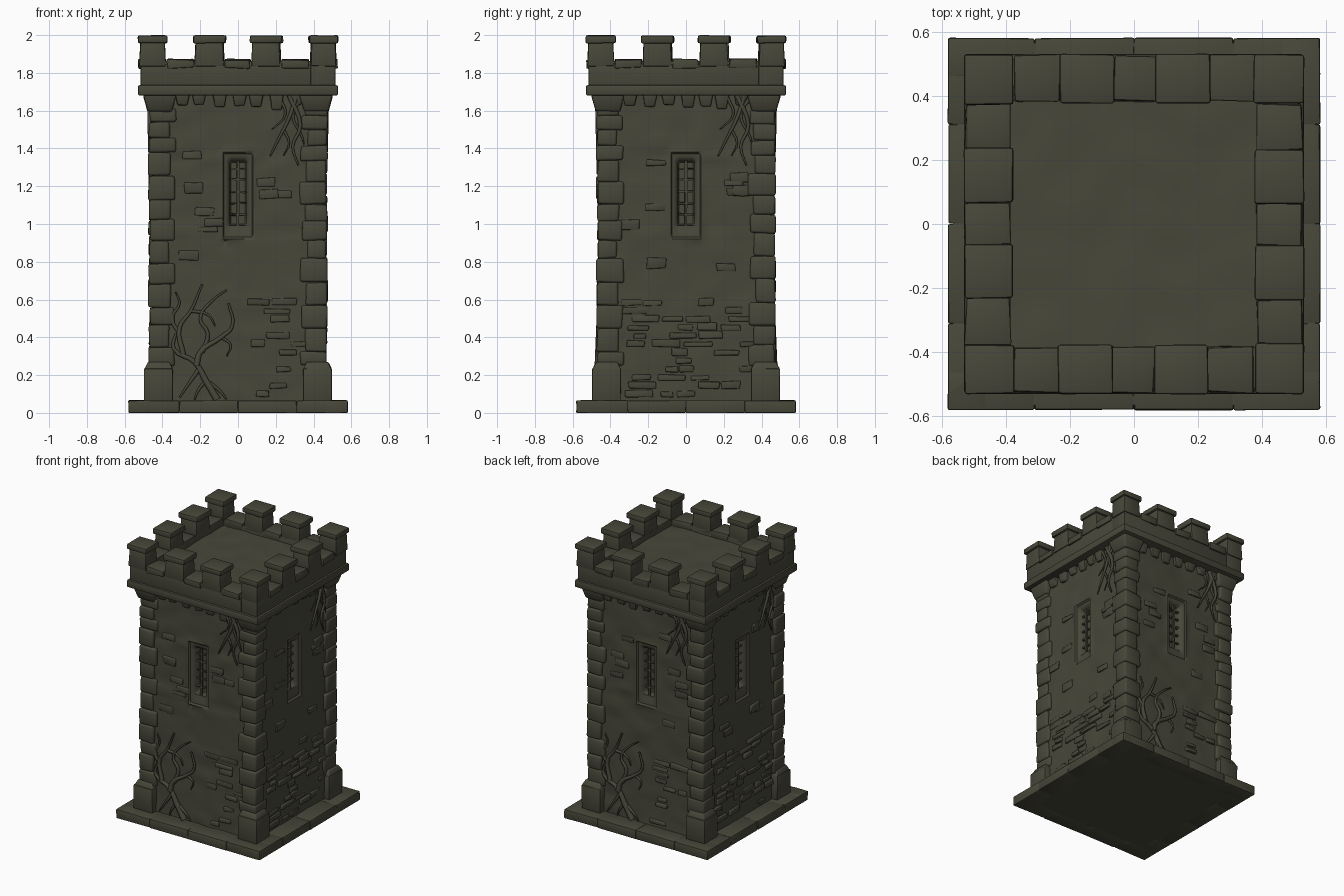
import bpy, bmesh, math, random
from mathutils import Matrix, Vector, noise

if "Cube" in bpy.data.objects:
    bpy.data.objects.remove(bpy.data.objects["Cube"])

random.seed(4)
R = random.uniform
stone = bpy.data.materials.new("mossy_dark_stone")
stone.diffuse_color = (0.065, 0.063, 0.042, 1)
stone.use_nodes = True
stone.node_tree.nodes["Principled BSDF"].inputs["Base Color"].default_value = stone.diffuse_color


def turn(k):
    return Matrix.Rotation(k * math.pi / 2, 4, 'Z')


def block(bm, k, u, d, z, grow=0.0, j=0.0):
    """Block on side k: u along the wall, d outward, z up; grow widens its top."""
    g = lambda s, top: s * grow * top
    vs = []
    for t in (0, 1):
        for a, b in ((0, 0), (1, 0), (1, 1), (0, 1)):
            p = Vector((u[a] + g(2 * a - 1, t) + R(-j, j),
                        -(d[b] + g(2 * b - 1, t) + R(-j, j)), z[t] + R(-j, j)))
            vs.append(bm.verts.new(turn(k) @ p))
    for f in ((0, 1, 2, 3), (7, 6, 5, 4), (0, 4, 5, 1), (1, 5, 6, 2), (2, 6, 7, 3), (3, 7, 4, 0)):
        bm.faces.new([vs[i] for i in f])


def finish(bm, name, bevel=0.0, angle=40):
    bmesh.ops.recalc_face_normals(bm, faces=bm.faces[:])
    if bevel:
        bmesh.ops.bevel(bm, geom=bm.edges[:], offset=bevel, segments=2, profile=0.5,
                        affect='EDGES', clamp_overlap=True)
    me = bpy.data.meshes.new(name)
    bm.to_mesh(me)
    bm.free()
    ob = bpy.data.objects.new(name, me)
    bpy.context.collection.objects.link(ob)
    me.materials.append(stone)
    bpy.ops.object.select_all(action='DESELECT')
    ob.select_set(True)
    bpy.context.view_layer.objects.active = ob
    bpy.ops.object.shade_smooth_by_angle(angle=math.radians(angle))
    return ob


# base slab: a core with four edging stones per side
bm = bmesh.new()
block(bm, 0, (-.565, .565), (-.565, .565), (.001, .064))
finish(bm, "base_core")
bm = bmesh.new()
cuts = (-.58, -.31, 0, .31, .58)
for k in range(4):
    for a, b in zip(cuts, cuts[1:]):
        block(bm, k, (a, b), (.46, .58), (0, .066), 0, .0015)
finish(bm, "base_edging", .006)

# walls: height-field panels with uneven stone and a recessed window
us = sorted([i * .45 / 14 for i in range(-14, 15)] + [s * v for s in (-1, 1) for v in (.08, .073, .046, .037)])
zs = sorted([.06 + i * .0405 for i in range(41)] + [.92, .93, .985, 1.0, 1.325, 1.335, 1.37, 1.38])


def wall_depth(u, z, k):
    w = abs(u)
    if w < .0375 and .999 < z < 1.326:
        return .385
    if w < .047 and .984 < z < 1.336:
        return .428
    if w < .074 and .929 < z < 1.371:
        return .442
    if w < .081 and .919 < z < 1.381:
        return .454
    return .451 + .009 * noise.noise((u * 7, z * 13, k * 5.3))


bm = bmesh.new()
for k in range(4):
    grid = [[bm.verts.new(turn(k) @ Vector((u, -wall_depth(u, z, k), z))) for u in us] for z in zs]
    for r0, r1 in zip(grid, grid[1:]):
        for i in range(len(us) - 1):
            bm.faces.new((r0[i], r0[i + 1], r1[i + 1], r1[i]))
bmesh.ops.remove_doubles(bm, verts=bm.verts[:], dist=.0005)
finish(bm, "tower_walls", 0, 50)

# window lattices
bm = bmesh.new()
for k in range(4):
    block(bm, k, (-.006, .006), (.41, .425), (.99, 1.335), 0, .002)
    for z in (1.05, 1.11, 1.17, 1.235, 1.29):
        block(bm, k, (-.04, .04), (.408, .422), (z - .005, z + .005), 0, .003)
finish(bm, "window_bars")

# worn courses low on the walls: many on the sides, few on front and back
bm = bmesh.new()
for k in range(4):
    for row in range(12):
        z = .085 + row * .044
        u = (-.35 if k % 2 else .02) + R(0, .08)
        while u < .3:
            w = R(.06, .15)
            if random.random() < (.55 if k % 2 else .4):
                block(bm, k, (u, min(u + w, .36)), (.43, R(.455, .467)), (z, z + R(.025, .04)), 0, .004)
            u += w + R(.005, .04)
    for i in range(9):  # stray stones higher up
        u, z = random.choice((-1, 1)) * R(.12, .3), R(.7, 1.55)
        block(bm, k, (u - .05, u + .05), (.43, .459), (z, z + R(.03, .06)), 0, .005)
finish(bm, "worn_bricks", .005, 50)

# corner quoins, stepped feet and flared tops
bm = bmesh.new()
for k in range(4):
    z = .25
    long = True
    while z < 1.6:
        h = min(R(.07, .13), 1.61 - z)
        inner = (.335 if long else .362) + R(-.008, .008)
        out = R(.466, .475)
        block(bm, k, (inner, out), (inner, out), (z, z + h), 0, .004)
        z += h
        long = not long
    block(bm, k, (.35, .478), (.35, .478), (1.595, 1.685), .025, .002)
finish(bm, "corner_quoins", .012, 50)
bm = bmesh.new()
for k in range(4):
    block(bm, k, (.345, .497), (.345, .497), (.062, .235), 0, .002)
    block(bm, k, (.345, .495), (.345, .495), (.233, .27), -.018, .002)
finish(bm, "corner_feet", .006)

# small corbels under the cornice
bm = bmesh.new()
for k in range(4):
    for i in range(7):
        u = -.3 + i * .1 + R(-.012, .012)
        block(bm, k, (u - .026, u + .026), (.43, .468), (R(1.605, 1.635), 1.69), .012, .003)
finish(bm, "corbels", .007)

# cornice, parapet and roof floor
bm = bmesh.new()
block(bm, 0, (-.53, .53), (-.53, .53), (1.68, 1.735))
finish(bm, "cornice", .01)
bm = bmesh.new()
for k in range(4):
    block(bm, k, (-.515, .385), (.385, .515), (1.72, 1.862))
finish(bm, "parapet", .005)
bm = bmesh.new()
bmesh.ops.create_grid(bm, x_segments=18, y_segments=18, size=.4)
for v in bm.verts:
    v.co.z = 1.822 + .01 * noise.noise(v.co * 7)
finish(bm, "roof_floor")

# merlons with caps, and coping stones in the gaps
bm = bmesh.new()
caps = bmesh.new()
coping = bmesh.new()
for k in range(4):
    for a, b in ((-.53, -.372), (-.238, -.066), (.062, .232)):
        block(bm, k, (a + .008, b - .008), (.385, .522), (1.835, 1.97), -.006, .002)
        block(caps, k, (a, b), (.377, .53), (1.957, 1.998), 0, .002)
    for a, b in ((-.375, -.235), (-.068, .064), (.23, .375)):
        block(coping, k, (a, b), (.385, .526), (1.825, 1.872), 0, .005)
finish(bm, "merlons", .007)
finish(caps, "merlon_caps", .009)
finish(coping, "gap_coping", .006)


# creepers: tapered curves lying on the wall
def creeper(name, strands, sides):
    cu = bpy.data.curves.new(name, 'CURVE')
    cu.dimensions = '3D'
    cu.bevel_depth = 1.0
    cu.bevel_resolution = 1
    cu.resolution_u = 4
    cu.use_fill_caps = True
    cu.materials.append(stone)
    for r, d, pts in strands:
        sp = cu.splines.new('BEZIER')
        sp.bezier_points.add(len(pts) - 1)
        for i, (p, (u, z)) in enumerate(zip(sp.bezier_points, pts)):
            p.co = (u, -d, z)
            p.radius = r * (1 - .65 * i / (len(pts) - 1))
            p.handle_left_type = p.handle_right_type = 'AUTO'
    for k in sides:
        ob = bpy.data.objects.new(name, cu)
        ob.rotation_euler.z = k * math.pi / 2
        bpy.context.collection.objects.link(ob)


creeper("climbing_creeper", [
    (.022, .463, [(-.11, .07), (-.17, .17), (-.23, .27), (-.34, .34), (-.33, .42)]),
    (.019, .465, [(-.22, .25), (-.2, .32), (-.09, .4), (-.03, .46), (-.05, .58)]),
    (.016, .463, [(-.29, .31), (-.31, .45), (-.25, .54), (-.19, .68)]),
    (.014, .461, [(-.19, .32), (-.16, .42), (-.2, .5), (-.13, .6), (-.06, .65)]),
    (.012, .46, [(-.31, .42), (-.35, .5), (-.31, .58), (-.33, .64)]),
    (.011, .46, [(-.25, .54), (-.16, .52), (-.12, .46)]),
    (.014, .462, [(-.2, .24), (-.25, .17), (-.31, .08)]),
    (.012, .462, [(-.16, .18), (-.21, .12), (-.23, .07)]),
    (.012, .462, [(-.15, .16), (-.09, .11), (-.06, .07)]),
    (.010, .46, [(-.09, .4), (-.04, .36), (-.06, .3)])], (0, 2))
creeper("hanging_creeper", [
    (.014, .466, [(.31, 1.68), (.27, 1.56), (.22, 1.46), (.17, 1.36)]),
    (.014, .468, [(.27, 1.68), (.33, 1.52), (.29, 1.41), (.32, 1.31)]),
    (.010, .463, [(.22, 1.67), (.25, 1.58), (.18, 1.5)]),
    (.011, .464, [(.34, 1.67), (.29, 1.58), (.34, 1.46), (.35, 1.42)]),
    (.009, .462, [(.24, 1.5), (.27, 1.43), (.24, 1.36)])], range(4))
